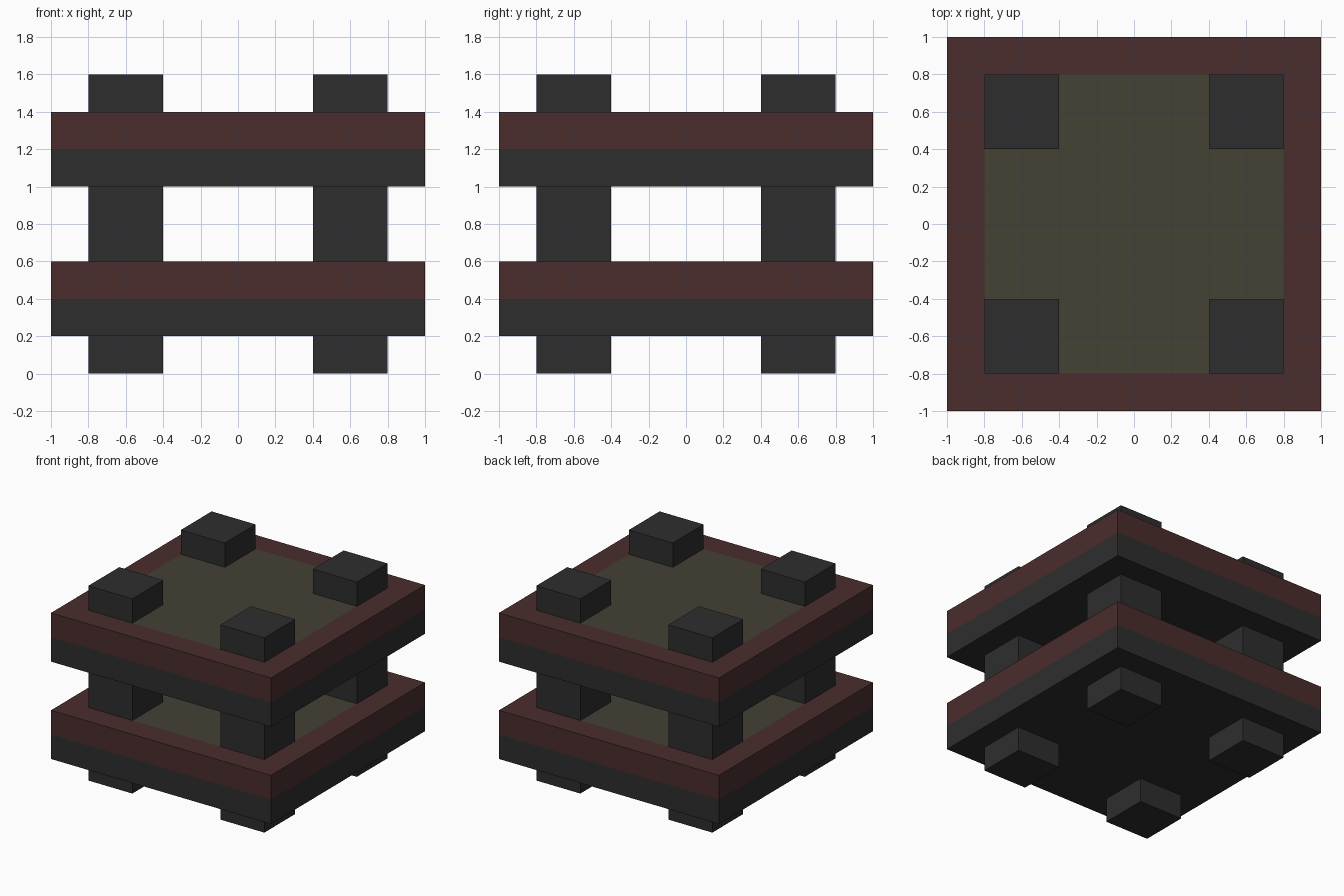
import bpy
import bmesh
from mathutils import Matrix, Vector

cube = bpy.data.objects.get("Cube")
if cube:
    bpy.data.objects.remove(cube, do_unlink=True)


def make_material(name, rgb):
    mat = bpy.data.materials.new(name)
    mat.use_nodes = True
    colour = (*rgb, 1.0)
    mat.diffuse_color = colour
    bsdf = next(n for n in mat.node_tree.nodes if n.type == "BSDF_PRINCIPLED")
    bsdf.inputs["Base Color"].default_value = colour
    return mat


charcoal = make_material("charcoal", (0.027, 0.027, 0.027))
maroon = make_material("dark_maroon", (0.069, 0.026, 0.026))
olive = make_material("dark_olive", (0.058, 0.053, 0.034))


def add_box(bm, size, centre):
    matrix = Matrix.Translation(centre) @ Matrix.Diagonal((*size, 1.0))
    bmesh.ops.create_cube(bm, size=1.0, matrix=matrix)


def finish(name, bm, materials):
    bmesh.ops.recalc_face_normals(bm, faces=bm.faces)
    mesh = bpy.data.meshes.new(name)
    bm.to_mesh(mesh)
    bm.free()
    for mat in materials:
        mesh.materials.append(mat)
    obj = bpy.data.objects.new(name, mesh)
    bpy.context.collection.objects.link(obj)


def top_face(bm):
    return max(bm.faces, key=lambda f: f.calc_center_median().z)


# Square deck: charcoal base, maroon rim band and a flush olive panel
def make_deck(name, bottom, layer=0.2, rim=0.2):
    bm = bmesh.new()
    add_box(bm, (2, 2, layer), (0, 0, bottom + layer / 2))
    top = top_face(bm)
    raised = bmesh.ops.extrude_discrete_faces(bm, faces=[top])["faces"][0]
    bmesh.ops.translate(bm, verts=raised.verts, vec=Vector((0, 0, layer)))
    bmesh.ops.inset_region(bm, faces=[raised], thickness=rim, use_even_offset=True)
    for face in bm.faces:
        centre = face.calc_center_median()
        if centre.z > bottom + layer:
            on_panel = all(max(abs(v.co.x), abs(v.co.y)) < 0.9 for v in face.verts)
            face.material_index = 2 if on_panel else 1
    finish(name, bm, (charcoal, maroon, olive))


make_deck("lower_deck", 0.2)
make_deck("upper_deck", 1.0)

# Four square posts running through both decks
for side, x in (("left", 0.6), ("right", -0.6)):
    for end, y in (("front", -0.6), ("back", 0.6)):
        bm = bmesh.new()
        add_box(bm, (0.4, 0.4, 1.6), (x, y, 0.8))
        finish(f"{end}_{side}_post", bm, (charcoal,))
